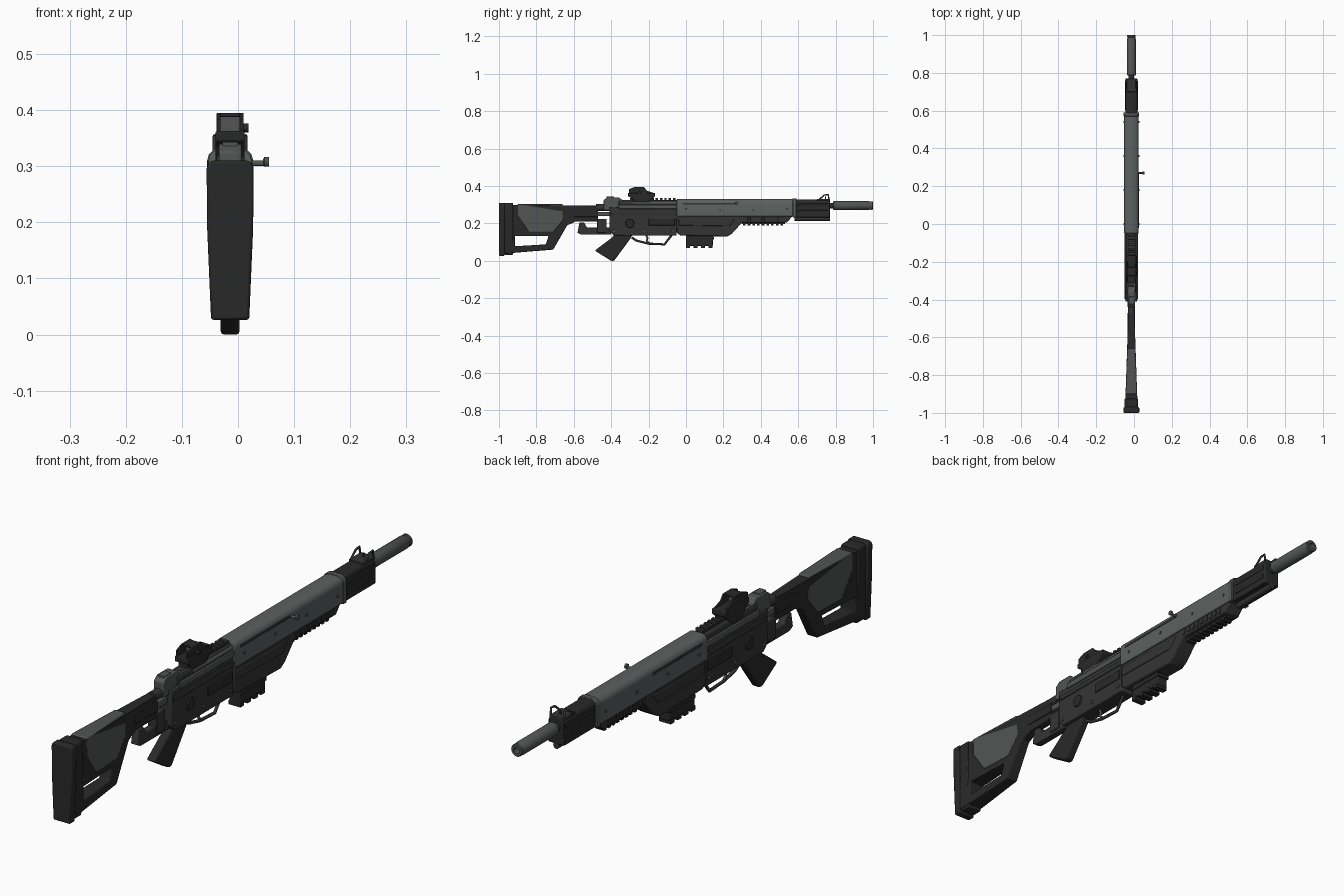
import bpy, bmesh, math
from mathutils import Vector

if "Cube" in bpy.data.objects:
    bpy.data.objects.remove(bpy.data.objects["Cube"])

# Shared stations along the rifle (y) and levels (z)
CENTRE = -.014
BUTT, STOCK_END, REAR, JOIN, SHELL_END, BLOCK_END, MUZZLE = -1, -.47, -.41, -.05, .58, .77, 1
BELLY, LEDGE, DECK, BORE, RAIL = .135, .24, .3, .295, .32


def material(name, red, green, blue):
    mat = bpy.data.materials.new(name)
    mat.use_nodes = True
    mat.diffuse_color = (red, green, blue, 1)
    mat.node_tree.nodes["Principled BSDF"].inputs["Base Color"].default_value = mat.diffuse_color
    return mat


BLACK = material("black polymer", .022, .022, .022)
DARK = material("dark metal", .034, .034, .035)
STEEL = material("grey steel", .085, .088, .088)
SHELL = material("grey green shell", .105, .12, .117)


def finish(name, bm, mat, bevel=0):
    bmesh.ops.recalc_face_normals(bm, faces=bm.faces)
    mesh = bpy.data.meshes.new(name)
    bm.to_mesh(mesh)
    bm.free()
    mesh.materials.append(mat)
    ob = bpy.data.objects.new(name, mesh)
    bpy.context.collection.objects.link(ob)
    if bevel:
        mod = ob.modifiers.new("Bevel", "BEVEL")
        mod.width, mod.segments, mod.limit_method = bevel, 2, "ANGLE"
    bpy.ops.object.select_all(action="DESELECT")
    ob.select_set(True)
    bpy.context.view_layer.objects.active = ob
    bpy.ops.object.shade_smooth_by_angle(angle=math.radians(35))


# Extrude closed loops of points by a step; further loops are openings
def extrude(name, loops, step, mat, bevel, taper=None):
    bm = bmesh.new()
    edges = []
    for loop in loops:
        verts = [bm.verts.new(point) for point in loop]
        edges += [bm.edges.new((verts[i - 1], verts[i])) for i in range(len(verts))]
    if len(loops) > 1:
        bmesh.ops.triangle_fill(bm, use_beauty=True, edges=edges)
    else:
        bm.faces.new(verts)
    new = bmesh.ops.extrude_face_region(bm, geom=list(bm.faces))["geom"]
    bmesh.ops.translate(bm, vec=step, verts=[v for v in new if isinstance(v, bmesh.types.BMVert)])
    if taper:
        for v in bm.verts:
            v.co.x = CENTRE + (v.co.x - CENTRE) * taper(v.co.y)
    finish(name, bm, mat, bevel)


# Side outline in (y, z), extruded across the width
def slab(name, width, outline, mat, bevel=.003, offset=0, openings=(), taper=None):
    x = CENTRE + offset - width / 2
    loops = [[(x, y, z) for y, z in loop] for loop in (outline, *openings)]
    extrude(name, loops, (width, 0, 0), mat, bevel, taper)


def box(name, width, back, front, low, high, mat, bevel=.002, offset=0):
    slab(name, width, [(back, low), (front, low), (front, high), (back, high)], mat, bevel, offset)


# Cover with rounded upper corners, running along the rifle
def cover(name, width, back, front, low, high, radius, mat, bevel=.003):
    half = [(width / 2, low)]
    for step in range(4):
        a = math.radians(30 * step)
        half.append((width / 2 - radius + radius * math.cos(a), high - radius + radius * math.sin(a)))
    outline = half + [(-x, z) for x, z in reversed(half)]
    extrude(name, [[(CENTRE + x, back, z) for x, z in outline]], (0, front - back, 0), mat, bevel)


# Lathe a list of (distance, radius) along y, or along x when sideways
def lathe(name, start, profile, mat, sideways=False, sides=24):
    bm = bmesh.new()
    rings = []
    for along, radius in profile:
        ring = []
        for i in range(sides):
            p = radius * math.cos(math.tau * i / sides)
            q = radius * math.sin(math.tau * i / sides)
            turn = Vector((along, p, q)) if sideways else Vector((p, along, q))
            ring.append(bm.verts.new(Vector(start) + turn))
        rings.append(ring)
    for a, b in zip(rings, rings[1:]):
        for i in range(sides):
            bm.faces.new((a[i - 1], a[i], b[i], b[i - 1]))
    bm.faces.new(rings[0])
    bm.faces.new(rings[-1])
    finish(name, bm, mat)


def rod(name, back, front, z, radius, mat, offset=0):
    lathe(name, (CENTRE + offset, back, z), [(0, radius), (front - back, radius)], mat)


# Round boss on a side wall
def disc(name, side, wall, y, z, radius, mat):
    lathe(name, (CENTRE + side * wall, y, z), [(0, radius), (side * .005, radius * .9)], mat, True, 16)


def wire(name, path, radius, mat, offset=0):
    curve = bpy.data.curves.new(name, "CURVE")
    curve.dimensions, curve.bevel_depth, curve.bevel_resolution = "3D", radius, 2
    curve.use_fill_caps = True
    spline = curve.splines.new("POLY")
    spline.points.add(len(path) - 1)
    for point, (y, z) in zip(spline.points, path):
        point.co = (CENTRE + offset, y, z, 1)
    curve.materials.append(mat)
    bpy.context.collection.objects.link(bpy.data.objects.new(name, curve))


# Evenly spaced blocks
def teeth(name, count, first, pitch, width, low, high, mat):
    for i in range(count):
        back = first + i * pitch
        box(name, width, back, back + pitch * .55, low, high, mat, .001)


# Stock with opening, cheek piece and butt pad
def widen(y):
    return 1 + 1.1 * max(0, min(1, (-.6 - y) / .38))


slab("stock", .032, [(BUTT + .02, DECK), (STOCK_END, BORE), (STOCK_END, .21), (-.59, .21), (-.635, .19),
                     (-.71, .06), (BUTT + .02, .038)], BLACK, taper=widen,
     openings=[[(-.915, .132), (-.735, .132), (-.75, .088), (-.915, .078)]])
slab("cheek_piece", .042, [(-.9, .304), (-.66, .304), (-.655, .22), (-.71, .152), (-.84, .152), (-.9, LEDGE)],
     STEEL, .004, taper=lambda y: 1 - 2 * (y + .66))
pad = [(.034, .026), (.041, .19), (.042, DECK), (.034, .31)]
pad += [(-x, z) for x, z in reversed(pad)]
extrude("butt_pad", [[(CENTRE + x, BUTT, z) for x, z in pad]], (0, .03, 0), BLACK, .005)
extrude("butt_collar", [[(CENTRE + x * .86, BUTT + .03, z * .98 + .006) for x, z in pad]],
        (0, .045, 0), BLACK, .004)
box("stock_side_rib", .04, -.6, STOCK_END, .235, .27, BLACK)

# Folding hinge
slab("hinge_arm", .028, [(-.58, .15), (-.57, .205), (-.545, .205), (-.53, .178), (-.4, .178), (-.4, .14),
                         (-.56, .14)], DARK)
box("hinge_block", .036, -.475, -.425, .15, .225, DARK)
box("hinge_upper_block", .03, -.48, -.4, LEDGE, .262, STEEL)
rod("recoil_tube", -.48, REAR, .285, .018, DARK)

# Receiver and its upper covers
slab("receiver", .062, [(REAR, .285), (JOIN, DECK), (JOIN, BELLY), (-.385, BELLY), (REAR, .16)], DARK)
cover("receiver_top", .05, -.36, JOIN, .28, .324, .014, DARK)
slab("rear_cover", .04, [(-.44, .27), (-.44, .325), (-.42, .34), (-.36, .34), (-.34, .325), (-.29, .325),
                         (-.29, .27)], STEEL)
box("rear_sight", .028, -.425, -.385, .33, .343, STEEL)
rod("bolt_rod", -.28, JOIN, .308, .008, STEEL, .021)

# Matching details on both sides
for side, tag in ((1, "left_"), (-1, "right_")):
    box(tag + "bolt_rail", .008, -.36, JOIN, .278, DECK, STEEL, offset=side * .03)
    box(tag + "receiver_rib", .006, -.4, JOIN, .245, .262, DARK, offset=side * .032)
    box(tag + "side_panel", .006, -.2, -.06, .19, .225, BLACK, offset=side * .032)
    disc(tag + "selector", side, .031, -.3, .2, .024, BLACK)
    for y in (-.385, -.22, -.07):
        disc(tag + "receiver_screw", side, .03, y, .16, .007, STEEL)
    box(tag + "shell_slot", .006, JOIN + .03, .27, DECK, .31, DARK, .001, side * .037)
    for i in range(4):
        disc(tag + "shell_pin", side, .037, i * .18, .275, .006, STEEL)
    slab(tag + "optic_wall", .007, [(-.305, .36), (-.305, .383), (-.275, .395), (-.225, .395), (-.21, .375),
                                    (-.165, .36)], BLACK, .001, side * .0205)
    wire(tag + "sight_wing", [(.71, .326), (.74, .352), (.76, .354), (.765, .326)], .004, DARK, side * .027)

# Top rail
box("top_rail", .03, -.33, JOIN, .315, .326, DARK, .001)
teeth("top_rail_tooth", 11, -.3, .023, .034, .325, .336, DARK)

# Optic
slab("optic_mount", .052, [(-.29, .335), (-.27, DECK), (-.215, DECK), (-.165, .345), (-.165, .363), (-.31, .363),
                           (-.31, .345)], BLACK)
box("optic_hood", .042, -.275, -.228, .388, .395, BLACK)
box("optic_lens", .038, -.255, -.25, .36, .39, STEEL, 0)
lathe("optic_knob", (CENTRE + .024, -.25, .368), [(0, .008), (.009, .008)], BLACK, True, 16)

# Grip, trigger and guard
slab("pistol_grip", .034, [(-.375, .15), (-.28, .15), (-.3, .115), (-.385, 0), (-.4, 0), (-.488, .055),
                           (-.395, .125)], BLACK, .006)
wire("trigger_guard", [(-.29, .125), (-.265, .108), (-.2, .092), (-.115, .088), (-.075, .14)], .006, DARK)
wire("trigger", [(-.215, .14), (-.205, .122), (-.21, .107), (-.198, .097)], .005, STEEL)

# Handguard shell and lower housing
cover("handguard_shell", .078, JOIN, SHELL_END, .237, .33, .022, SHELL)
cover("handguard_end_band", .082, SHELL_END - .01, SHELL_END + .01, .233, .333, .023, STEEL, .002)
slab("lower_housing", .068, [(JOIN, LEDGE), (JOIN, .15), (-.03, BELLY), (.22, .13), (.245, .145), (.3, .205),
                             (.54, .205), (.57, LEDGE)], DARK, .005)
slab("housing_side_step", .074, [(-.04, .225), (-.04, .19), (.23, .185), (.265, .225)], DARK)
box("under_rail", .034, .3, .53, .196, .21, BLACK, .001)
teeth("under_rail_tooth", 9, .305, .025, .038, .188, .2, BLACK)
teeth("vent_rib", 9, .305, .025, .074, .212, .236, DARK)

# Short magazine with ribbed floor
box("magazine", .046, 0, .145, .08, .14, BLACK, .004)
box("magazine_lip", .052, 0, .15, .113, .128, BLACK)
teeth("magazine_floor_pad", 4, 0, .04, .048, .069, .086, BLACK)

# Charging handle
lathe("charging_handle", (CENTRE + .03, .27, .305), [(0, .005), (.03, .005)], STEEL, True, 12)
lathe("charging_knob", (.045, .27, .308), [(0, .005), (.002, .009), (.01, .009)], STEEL, True, 14)

# Front block and sight
cover("front_block", .064, SHELL_END, BLOCK_END, .232, .327, .014, BLACK)
for z in (.255, .29):
    box("front_block_rib", .068, .6, BLOCK_END - .01, z, z + .016, BLACK)
rod("lower_rod", SHELL_END, BLOCK_END, .226, .012, DARK)
box("sight_base", .056, .7, BLOCK_END, .318, .331, DARK)
wire("sight_post", [(.745, RAIL), (.745, .345)], .003, DARK)

# Barrel and suppressor with a hollow muzzle
rod("barrel", BLOCK_END - .01, .81, BORE, .015, DARK)
lathe("suppressor", (CENTRE, MUZZLE, BORE), [(-.215, .018), (-.21, .024), (-.022, .024), (-.017, .021),
                                             (-.012, .021), (-.01, .023), (-.003, .023), (0, .02), (0, .011),
                                             (-.05, .011)], STEEL)
